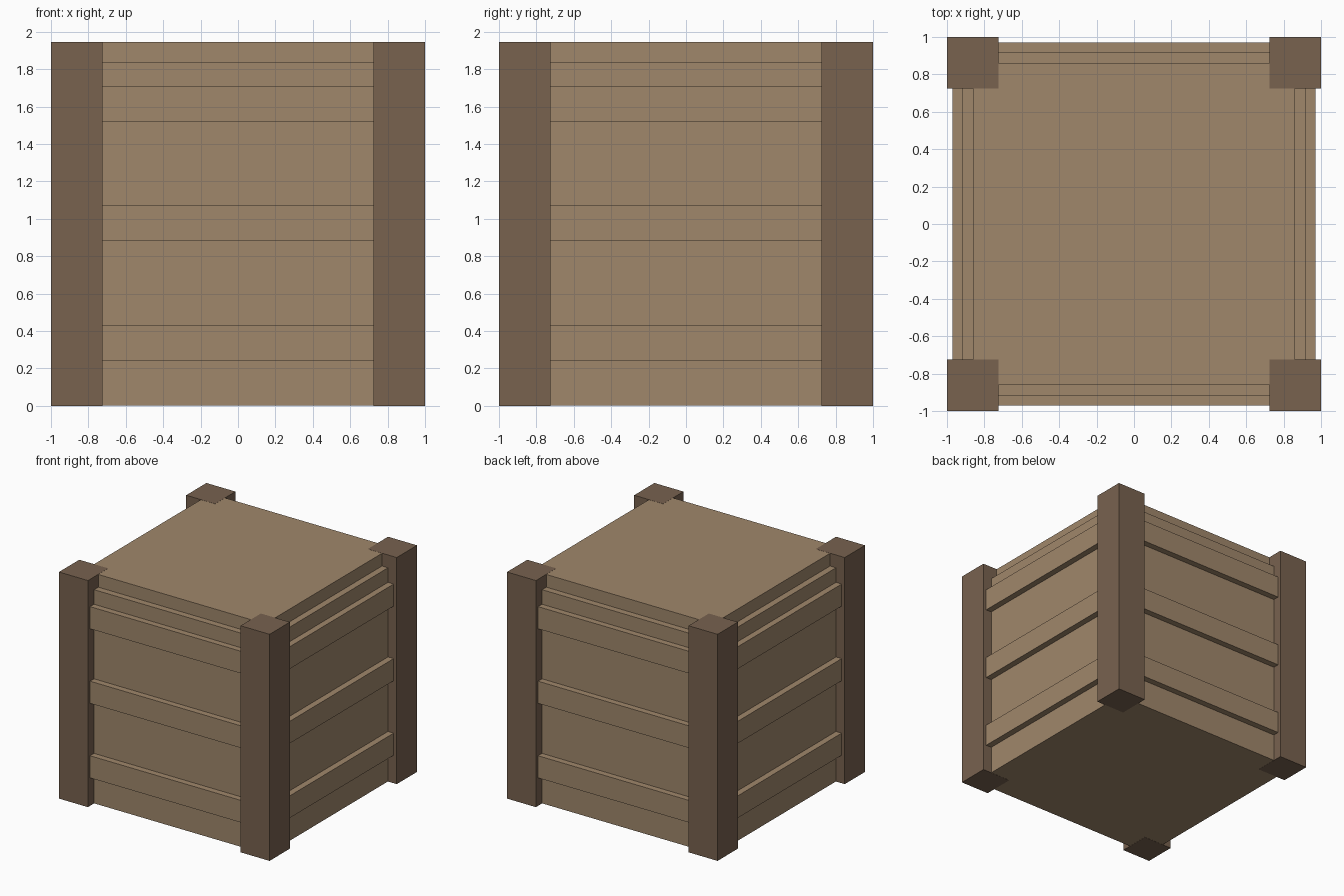
import bpy
from math import cos, sin, pi

cube = bpy.data.objects.get("Cube")
if cube:
    bpy.data.objects.remove(cube, do_unlink=True)

HEIGHT = 1.945


def material(name, rgb):
    mat = bpy.data.materials.new(name)
    mat.use_nodes = True
    colour = (*rgb, 1)
    mat.diffuse_color = colour
    mat.node_tree.nodes["Principled BSDF"].inputs["Base Color"].default_value = colour
    return mat


light_wood = material("light wood", (0.35, 0.242, 0.147))
dark_wood = material("dark wood", (0.188, 0.122, 0.078))


def box(name, x, y, z, size, mat, turn=0):
    bpy.ops.mesh.primitive_cube_add(size=1, location=(x, y, z), rotation=(0, 0, turn))
    obj = bpy.context.object
    obj.name = name
    obj.scale = size
    bpy.ops.object.transform_apply(location=False, rotation=True, scale=True)
    obj.data.materials.append(mat)
    return obj


def slab(name, half, low, high):
    return box(name, 0, 0, (low + high) / 2, (2 * half, 2 * half, high - low), light_wood)


# Crate body with a narrower lid; posts stand a hair proud at both ends
slab("crate_body", 0.917, 0.001, 1.835)
slab("crate_lid", 0.86, 1.835, HEIGHT - 0.001)

# Corner posts
for side, sx in (("left", 1), ("right", -1)):
    for end, sy in (("front", -1), ("back", 1)):
        box(f"{end}_{side}_post", sx * 0.8625, sy * 0.8625, HEIGHT / 2,
            (0.275, 0.275, HEIGHT), dark_wood)

# Three horizontal slats on each side, tucked into the posts
for i, side in enumerate(("front", "left", "back", "right")):
    angle = i * pi / 2
    for level, z in (("lower", 0.335), ("middle", 0.975), ("upper", 1.615)):
        box(f"{side}_{level}_slat", sin(angle) * 0.936, -cos(angle) * 0.936, z,
            (1.6, 0.07, 0.19), light_wood, angle)
